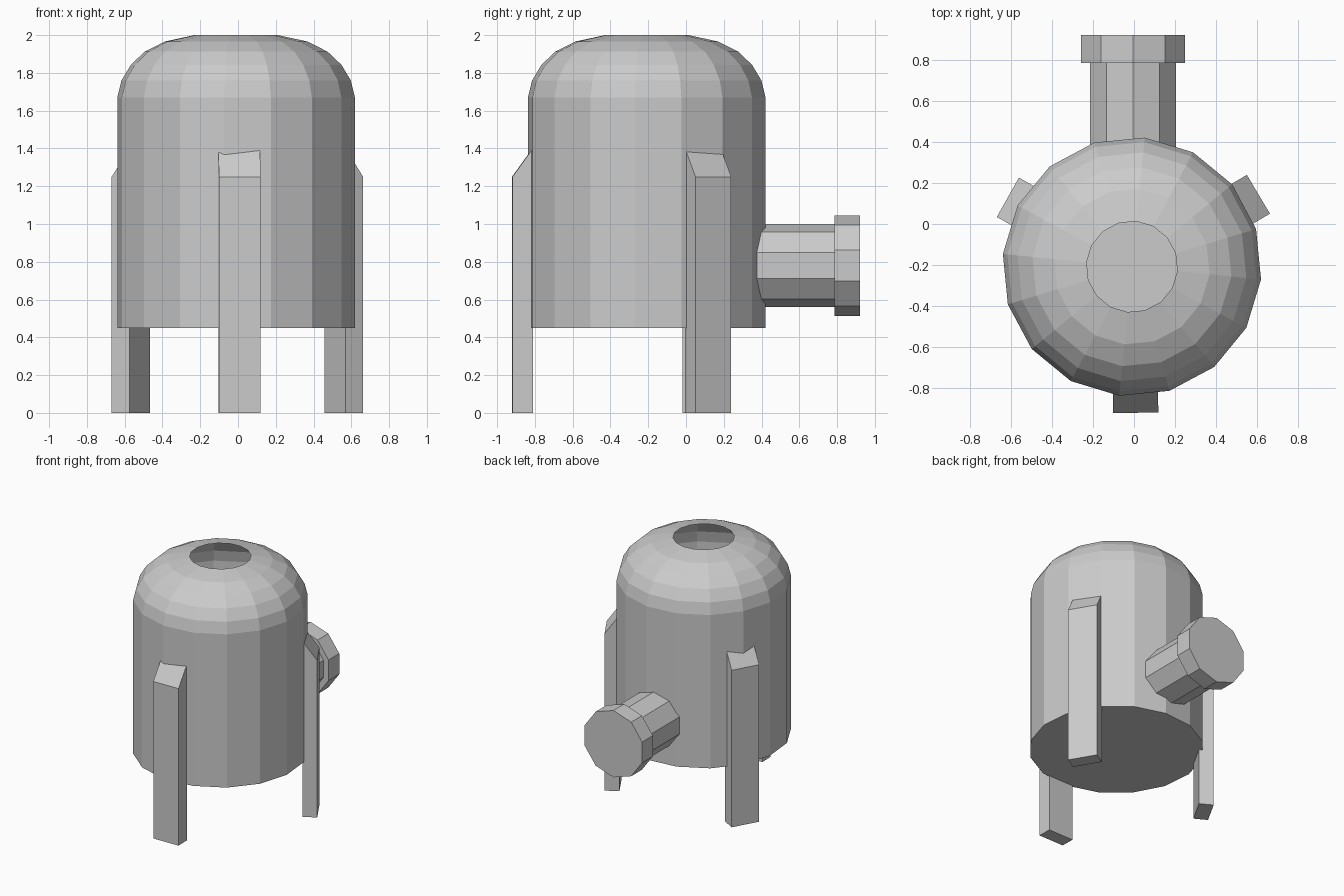
import bpy, bmesh
from math import radians, sin, cos, tau
from mathutils import Matrix, Vector

if "Cube" in bpy.data.objects:
    bpy.data.objects.remove(bpy.data.objects["Cube"])


def make_object(name, bm):
    bmesh.ops.recalc_face_normals(bm, faces=bm.faces)
    mesh = bpy.data.meshes.new(name)
    bm.to_mesh(mesh)
    bm.free()
    obj = bpy.data.objects.new(name, mesh)
    bpy.context.collection.objects.link(obj)
    return obj


def lathe(name, profile, sides, start, matrix, cap_first=True, cap_last=True):
    """Revolve (radius, height) points around local z, then place with matrix."""
    bm = bmesh.new()
    rings = []
    for r, h in profile:
        angles = [start + tau * i / sides for i in range(sides)]
        rings.append([bm.verts.new(matrix @ Vector((r * cos(a), r * sin(a), h))) for a in angles])
    for lo, hi in zip(rings, rings[1:]):
        for i in range(sides):
            j = (i + 1) % sides
            bm.faces.new((lo[i], lo[j], hi[j], hi[i]))
    if cap_first:
        bm.faces.new(rings[0][::-1])
    if cap_last:
        bm.faces.new(rings[-1])
    return make_object(name, bm)


# Domed hollow body, open at the top
lathe("body",
      [(0.632, 0.45), (0.632, 1.67), (0.61, 1.76), (0.56, 1.843),
       (0.487, 1.912), (0.38, 1.966), (0.222, 2.0)],
      16, radians(-5.625), Matrix.Translation((-0.01, -0.208, 0)), cap_last=False)

# Side pipe with its end flange, pointing to the back
along_y = Matrix.Translation((-0.005, 0, 0.78)) @ Matrix.Rotation(radians(-90), 4, 'X')
lathe("pipe_and_flange",
      [(0.22, 0.33), (0.22, 0.785), (0.266, 0.785), (0.266, 0.92)],
      10, radians(90), along_y)


# Three legs with sloped tops, spaced evenly round the body
def leg(name, angle):
    inner, outer, half = 0.597, 0.705, 0.11
    side = [(inner, 0), (outer, 0), (outer, 1.25), (inner, 1.40)]
    place = Matrix.Translation((0, -0.215, 0)) @ Matrix.Rotation(radians(angle), 4, 'Z')
    bm = bmesh.new()
    face = bm.faces.new([bm.verts.new(place @ Vector((r, -half, z))) for r, z in side])
    ext = bmesh.ops.extrude_face_region(bm, geom=[face], use_keep_orig=True)
    moved = [v for v in ext["geom"] if isinstance(v, bmesh.types.BMVert)]
    bmesh.ops.translate(bm, verts=moved, vec=place.to_3x3() @ Vector((0, 2 * half, 0)))
    make_object(name, bm)


for name, angle in (("front_leg", -89.3), ("right_leg", 30.7), ("left_leg", 150.7)):
    leg(name, angle)
